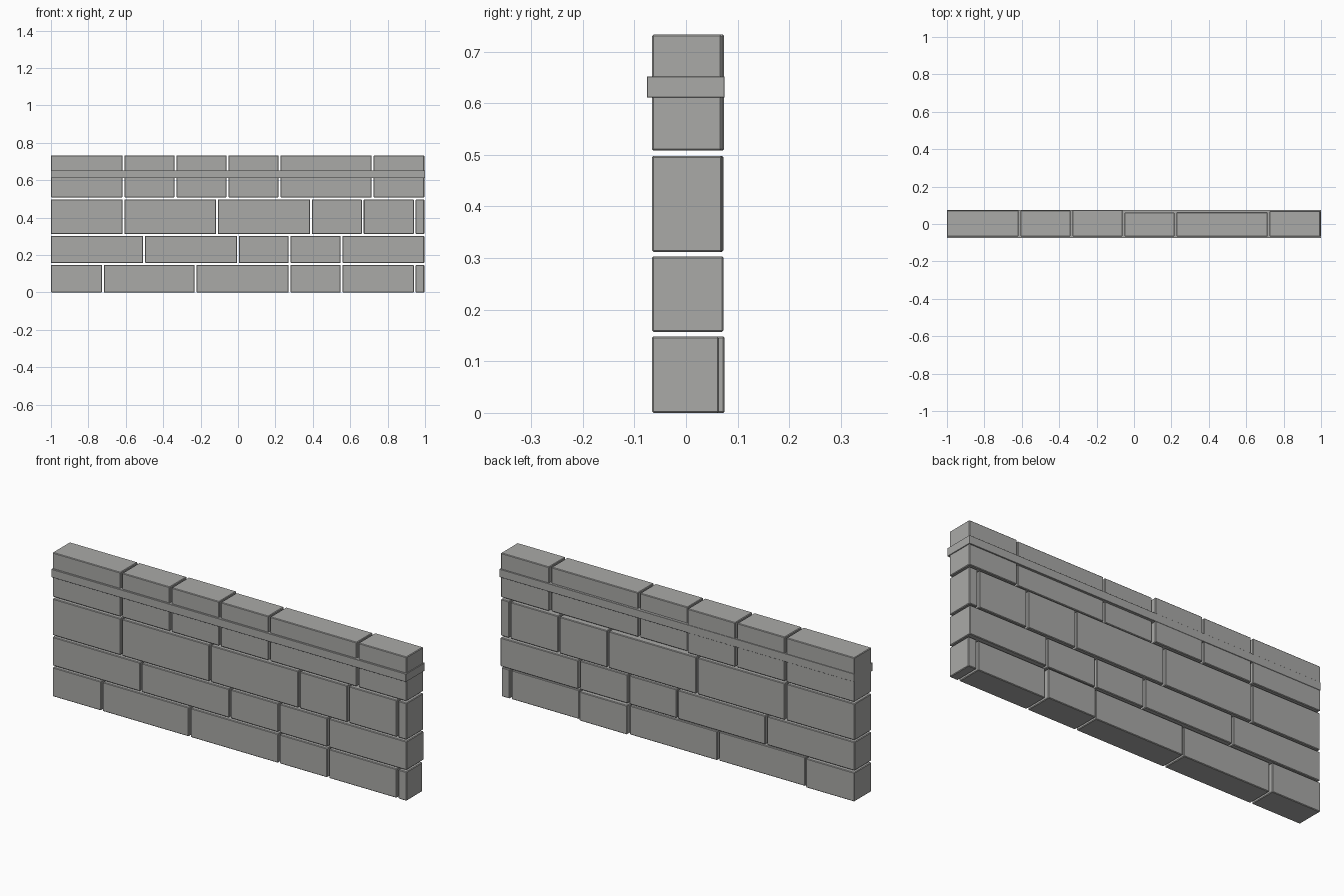
import bpy

default = bpy.data.objects.get("Cube")
if default:
    bpy.data.objects.remove(default, do_unlink=True)

# Single stone colour
stone = bpy.data.materials.new("grey stone")
stone.use_nodes = True
GREY = (0.4, 0.4, 0.39, 1)
stone.diffuse_color = GREY
stone.node_tree.nodes["Principled BSDF"].inputs["Base Color"].default_value = GREY

FRONT = -0.066   # shared front plane of the bricks
GAP = 0.01       # open joint between bricks
LEFT_END = 0.996


def block(name, x, y, z, bevel=0.003):
    """Chamfered box spanning the given (low, high) ranges."""
    bpy.ops.mesh.primitive_cube_add(size=1, location=[sum(r) / 2 for r in (x, y, z)])
    ob = bpy.context.object
    ob.name = name
    ob.scale = [r[1] - r[0] for r in (x, y, z)]
    bpy.ops.object.transform_apply(location=False, rotation=False, scale=True)
    mod = ob.modifiers.new("worn_edges", "BEVEL")
    mod.width = bevel
    mod.segments = 1
    ob.data.materials.append(stone)


# Courses: height range, then (start x, back y) of each brick
courses = {
    "bottom": ((0, 0.148), [(-1, 0.073), (-0.717, 0.064), (-0.222, 0.066),
                            (0.281, 0.075), (0.559, 0.063), (0.95, 0.064)]),
    "second": ((0.157, 0.303), [(-1, 0.071), (-0.497, 0.073), (0.005, 0.07),
                                (0.281, 0.07), (0.559, 0.073)]),
    "third": ((0.312, 0.498), [(-1, 0.071), (-0.607, 0.073), (-0.107, 0.073),
                               (0.395, 0.073), (0.672, 0.071), (0.95, 0.07)]),
    "top": ((0.508, 0.733), [(-1, 0.073), (-0.607, 0.072), (-0.329, 0.074),
                             (-0.051, 0.061), (0.227, 0.063), (0.725, 0.069)]),
}

for course, (height, bricks) in courses.items():
    ends = [start - GAP for start, _ in bricks[1:]] + [LEFT_END]
    for i, ((start, back), end) in enumerate(zip(bricks, ends), 1):
        block(f"{course}_course_brick_{i}", (start, end), (FRONT, back), height)

# Projecting band around the top course
block("string_course_band", (-1, 1), (-0.076, 0.075), (0.611, 0.652), 0.001)
